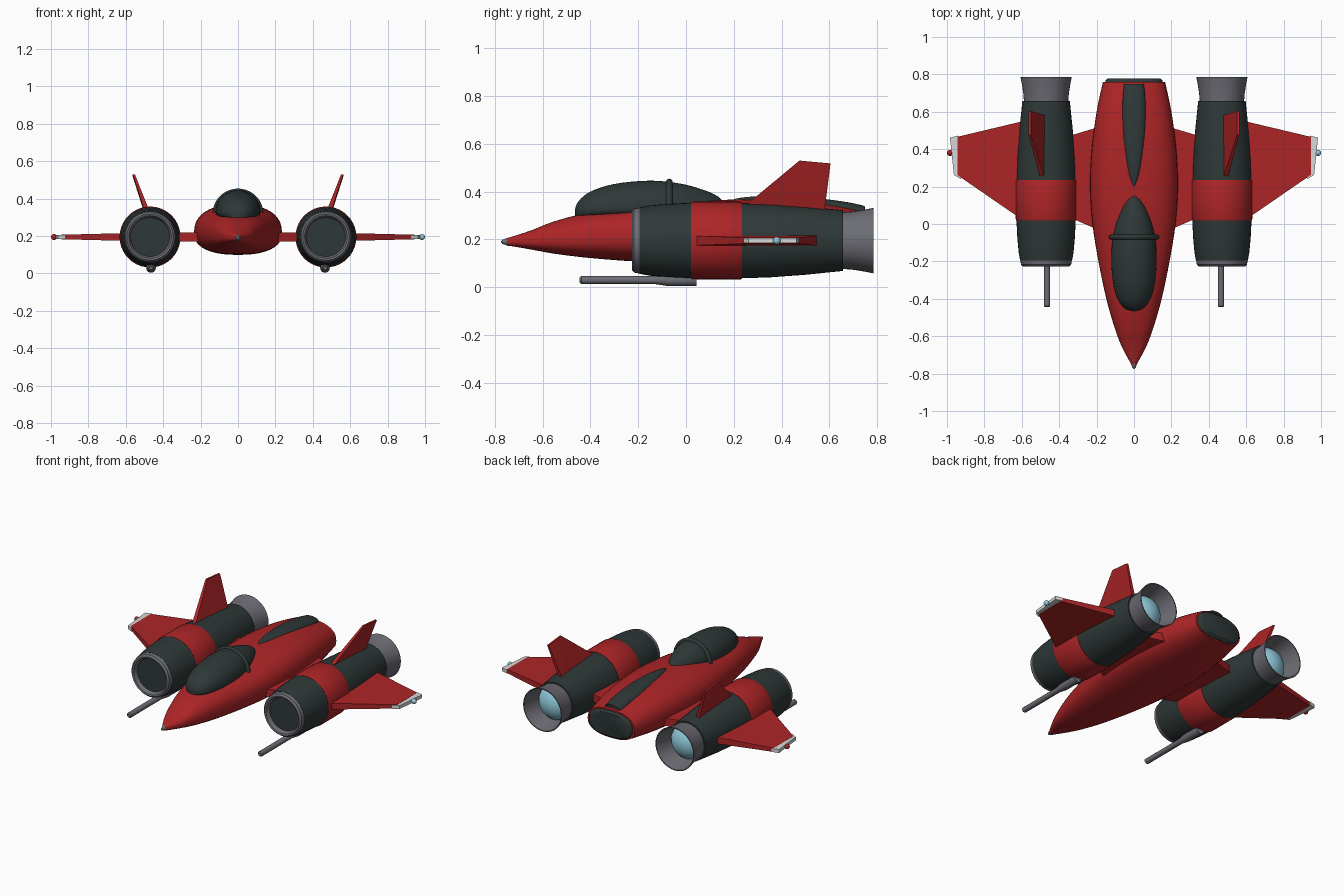
import bpy, bmesh, math
from mathutils import Vector

cube = bpy.data.objects.get("Cube")
if cube:
    bpy.data.objects.remove(cube, do_unlink=True)


def material(name, rgb):
    m = bpy.data.materials.new(name)
    m.use_nodes = True
    m.diffuse_color = (*rgb, 1)
    bsdf = next(n for n in m.node_tree.nodes if n.type == 'BSDF_PRINCIPLED')
    bsdf.inputs["Base Color"].default_value = (*rgb, 1)
    return m


RED = material("hull red", (0.42, 0.018, 0.02))
DARK = material("dark slate", (0.028, 0.04, 0.039))
GREY = material("metal grey", (0.15, 0.15, 0.175))
WHITE = material("tip white", (0.68, 0.68, 0.68))
CYAN = material("glow cyan", (0.28, 0.6, 0.72))


def finish(name, bm, mat, smooth=True):
    bmesh.ops.remove_doubles(bm, verts=bm.verts, dist=0.0002)
    bmesh.ops.recalc_face_normals(bm, faces=bm.faces)
    mesh = bpy.data.meshes.new(name)
    bm.to_mesh(mesh)
    bm.free()
    mesh.materials.append(mat)
    ob = bpy.data.objects.new(name, mesh)
    bpy.context.collection.objects.link(ob)
    if smooth:
        bpy.ops.object.select_all(action='DESELECT')
        ob.select_set(True)
        bpy.context.view_layer.objects.active = ob
        bpy.ops.object.shade_smooth_by_angle(angle=math.radians(35))
    return ob


def skin(name, rings, mat, caps=True):
    """Bridge a row of equal closed rings."""
    bm = bmesh.new()
    rows = [[bm.verts.new(p) for p in ring] for ring in rings]
    n = len(rows[0])
    for a, b in zip(rows, rows[1:]):
        for i in range(n):
            j = (i + 1) % n
            bm.faces.new((a[i], a[j], b[j], b[i]))
    if caps:
        bm.faces.new(rows[0])
        bm.faces.new(rows[-1])
    return finish(name, bm, mat)


def smooth_rows(rows, steps=4):
    """Catmull-Rom interpolation between stations."""
    rows = [Vector(r) for r in rows]
    out = []
    for i in range(len(rows) - 1):
        a, b, c, d = rows[max(i - 1, 0)], rows[i], rows[i + 1], rows[min(i + 2, len(rows) - 1)]
        for s in range(steps):
            t = s / steps
            out.append(b + (c - a) * (t / 2) + (a * 2 - b * 5 + c * 4 - d) * (t * t / 2)
                       + (b * 3 - a - c * 3 + d) * (t ** 3 / 2))
    return out + [rows[-1]]


def loft(name, stations, mat, power=2.0, n=40):
    """Stations: y, half width, widest z, top z, bottom z."""
    rings = []
    for y, w, mid, top, low in smooth_rows(stations):
        ring = []
        for k in range(n):
            a = math.tau * k / n
            c, s = math.cos(a), math.sin(a)
            x = math.copysign(abs(c) ** (2 / power), c) * max(w, 0)
            z = math.copysign(abs(s) ** (2 / power), s) * ((top - mid) if s > 0 else (mid - low))
            ring.append((x, y, mid + z))
        rings.append(ring)
    return skin(name, rings, mat)


def lathe(name, profile, mat, x, z, n=40):
    """Profile of (y, radius) turned about a fore-and-aft axis."""
    rings = [[(x + r * math.cos(math.tau * k / n), y, z + r * math.sin(math.tau * k / n))
              for k in range(n)] for y, r in profile]
    return skin(name, rings, mat, caps=False)


def hull(name, points, mat):
    bm = bmesh.new()
    for p in points:
        bm.verts.new(p)
    bmesh.ops.convex_hull(bm, input=bm.verts)
    bmesh.ops.dissolve_limit(bm, angle_limit=0.01, verts=bm.verts, edges=bm.edges)
    return finish(name, bm, mat, smooth=False)


def plate(name, outline, mat, side):
    """Flat panel; outline of (x, y, half thickness)."""
    return hull(name, [(side * x, y, 0.195 + k * t) for x, y, t in outline for k in (1, -1)], mat)


def ball(name, centre, radius, mat):
    bm = bmesh.new()
    bmesh.ops.create_uvsphere(bm, u_segments=16, v_segments=10, radius=radius)
    bmesh.ops.translate(bm, verts=bm.verts, vec=centre)
    return finish(name, bm, mat)


# Fuselage, nose tip and tail cap
loft("fuselage", [
    (-0.75, 0.015, 0.19, 0.205, 0.175), (-0.65, 0.068, 0.193, 0.237, 0.158),
    (-0.55, 0.105, 0.198, 0.276, 0.14), (-0.4, 0.148, 0.205, 0.313, 0.122),
    (-0.2, 0.19, 0.212, 0.333, 0.107), (0.0, 0.222, 0.215, 0.355, 0.1),
    (0.2, 0.235, 0.217, 0.367, 0.1), (0.4, 0.226, 0.218, 0.367, 0.102),
    (0.6, 0.2, 0.218, 0.347, 0.115), (0.76, 0.166, 0.218, 0.315, 0.133)], RED, 2.4)
loft("tail_cap", [(0.75, 0.152, 0.218, 0.305, 0.142), (0.768, 0.152, 0.218, 0.305, 0.142),
                  (0.778, 0.138, 0.218, 0.295, 0.152)], DARK, 2.6)
lathe("nose_tip", [(-0.775, 0), (-0.77, 0.008), (-0.745, 0.017), (-0.73, 0.017), (-0.73, 0)],
      GREY, 0, 0.19, 20)

# Canopy, its hoop, and the dorsal spine
loft("canopy", [
    (-0.465, 0.01, 0.315, 0.325, 0.29), (-0.45, 0.05, 0.318, 0.36, 0.28),
    (-0.4, 0.088, 0.322, 0.4, 0.28), (-0.3, 0.114, 0.327, 0.432, 0.28),
    (-0.15, 0.121, 0.332, 0.446, 0.28), (-0.02, 0.102, 0.337, 0.433, 0.28),
    (0.08, 0.065, 0.342, 0.405, 0.28), (0.13, 0.035, 0.345, 0.382, 0.3),
    (0.15, 0.008, 0.345, 0.365, 0.32)], DARK)
bpy.ops.mesh.primitive_torus_add(major_segments=40, minor_segments=12, major_radius=0.122,
                                 minor_radius=0.014, location=(0, -0.07, 0.318),
                                 rotation=(math.pi / 2, 0, 0))
hoop = bpy.context.object
hoop.name = "canopy_hoop"
hoop.data.materials.append(DARK)
bpy.ops.object.shade_smooth()
loft("dorsal_spine", [
    (0.2, 0.004, 0.35, 0.369, 0.3), (0.25, 0.025, 0.35, 0.377, 0.3),
    (0.35, 0.047, 0.345, 0.382, 0.3), (0.5, 0.063, 0.335, 0.377, 0.28),
    (0.65, 0.063, 0.32, 0.36, 0.27), (0.74, 0.055, 0.305, 0.342, 0.25),
    (0.746, 0.05, 0.305, 0.335, 0.25)], DARK, 2.5)

for side, label in ((1, "left"), (-1, "right")):
    def tag(part):
        return label + "_" + part

    # Engine pod
    ex, ez = side * 0.47, 0.195
    lathe(tag("intake_rim"), [(-0.185, 0.1), (-0.21, 0.107), (-0.224, 0.114), (-0.227, 0.124),
                              (-0.217, 0.134), (-0.193, 0.138), (-0.185, 0.1)], GREY, ex, ez)
    lathe(tag("intake_face"), [(-0.2, 0), (-0.2, 0.107), (-0.18, 0.107)], DARK, ex, ez)
    lathe(tag("engine_front"), [(-0.195, 0.1), (-0.195, 0.139), (-0.15, 0.147), (-0.07, 0.154),
                                (0.03, 0.159)], DARK, ex, ez)
    lathe(tag("engine_band"), [(0.02, 0.15), (0.02, 0.16), (0.028, 0.163), (0.227, 0.163),
                               (0.235, 0.16), (0.235, 0.15)], RED, ex, ez)
    lathe(tag("engine_rear"), [(0.22, 0.158), (0.35, 0.154), (0.5, 0.143), (0.657, 0.127),
                               (0.657, 0.08)], DARK, ex, ez)
    lathe(tag("nozzle"), [(0.65, 0.118), (0.7, 0.122), (0.75, 0.13), (0.785, 0.137),
                          (0.785, 0.131), (0.74, 0.12), (0.66, 0.105)], GREY, ex, ez)
    lathe(tag("engine_glow"), [(0.66, 0.108), (0.68, 0.1), (0.7, 0.083), (0.718, 0.055),
                               (0.727, 0.025), (0.729, 0)], CYAN, ex, ez)

    # Cannon slung under the pod
    lathe(tag("cannon"), [(-0.435, 0), (-0.445, 0.01), (-0.438, 0.017), (-0.13, 0.017),
                          (-0.07, 0.026), (0.045, 0.026), (0.045, 0)], GREY, side * 0.465, 0.03, 20)

    # Wings
    plate(tag("inner_wing"), [(0.15, -0.05, 0.026), (0.4, 0.06, 0.022), (0.4, 0.455, 0.022),
                              (0.15, 0.53, 0.026)], RED, side)
    plate(tag("outer_wing"), [(0.55, -0.01, 0.022), (0.945, 0.262, 0.012), (0.945, 0.466, 0.012),
                              (0.55, 0.56, 0.022)], RED, side)
    plate(tag("wing_tip"), [(0.925, 0.24, 0.011), (0.963, 0.262, 0.011), (0.984, 0.462, 0.011),
                            (0.94, 0.473, 0.011)], WHITE, side)
    ball(tag("wing_light"), (side * 0.984, 0.38, 0.195), 0.016, CYAN if side > 0 else RED)

    # Tail fin leaning outward
    fin = [(0.487, 0.24, 0.335, 0.013), (0.487, 0.58, 0.32, 0.013),
           (0.557, 0.605, 0.518, 0.006), (0.557, 0.475, 0.53, 0.006)]
    hull(tag("tail_fin"), [(side * (x + k * t), y, z) for x, y, z, t in fin for k in (1, -1)], RED)
